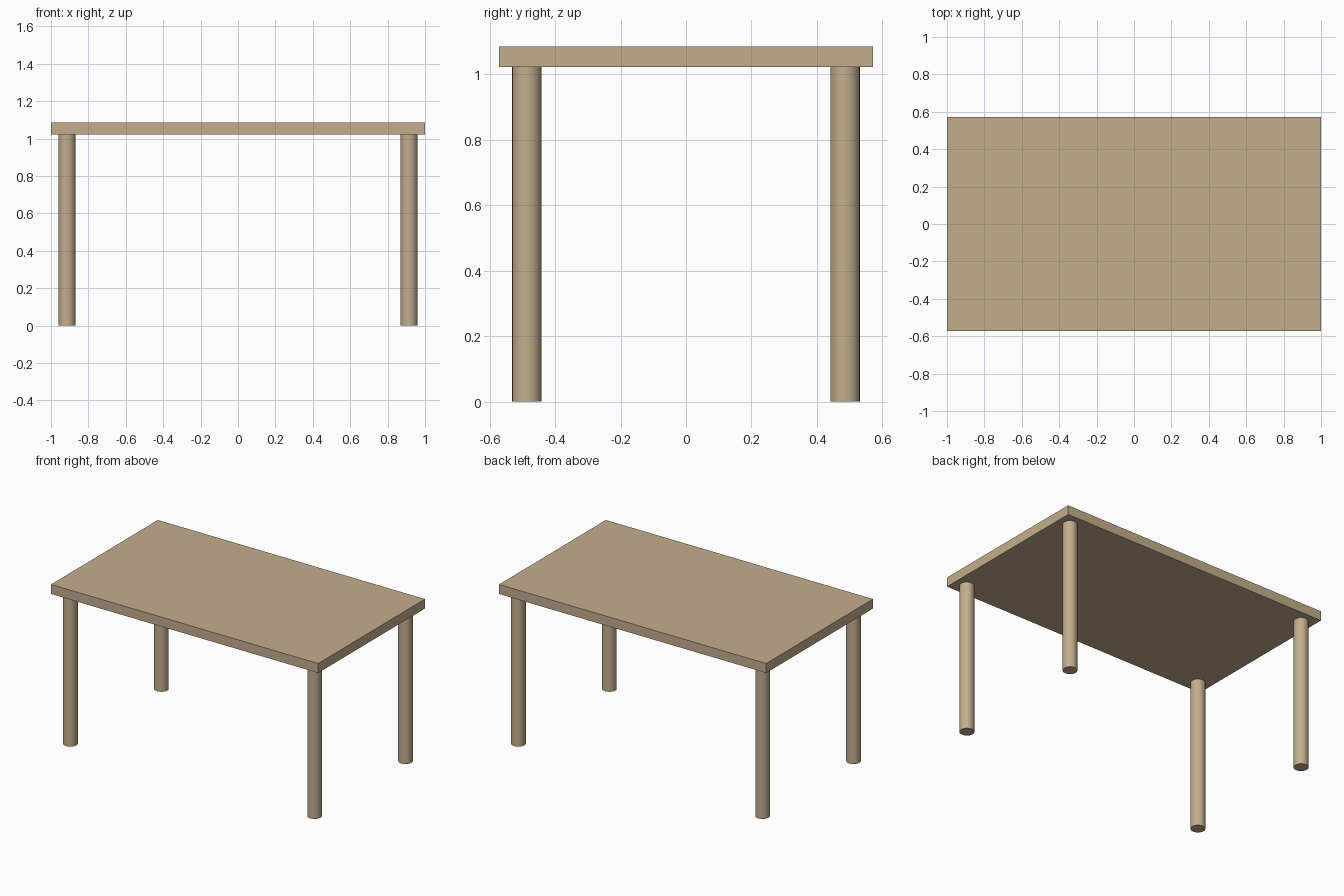
import bpy

if "Cube" in bpy.data.objects:
    bpy.data.objects.remove(bpy.data.objects["Cube"])

LENGTH, WIDTH = 2.0, 1.142
LEG_HEIGHT, HEIGHT = 1.022, 1.086
LEG_RADIUS, LEG_X, LEG_Y = 0.045, 0.914, 0.486

wood = bpy.data.materials.new("wood")
wood.diffuse_color = (0.55, 0.42, 0.27, 1.0)
wood.use_nodes = True
wood.node_tree.nodes["Principled BSDF"].inputs["Base Color"].default_value = wood.diffuse_color

# Flat rectangular table top
bpy.ops.mesh.primitive_cube_add(size=1, location=(0, 0, (LEG_HEIGHT + HEIGHT) / 2))
top = bpy.context.object
top.name = "table_top"
top.scale = (LENGTH, WIDTH, HEIGHT - LEG_HEIGHT)
bpy.ops.object.transform_apply(location=False, rotation=False, scale=True)
top.data.materials.append(wood)

# Four round legs, one near each corner
for y_name, sy in (("front", -1), ("back", 1)):
    for x_name, sx in (("left", -1), ("right", 1)):
        bpy.ops.mesh.primitive_cylinder_add(
            vertices=48, radius=LEG_RADIUS, depth=LEG_HEIGHT,
            location=(sx * LEG_X, sy * LEG_Y, LEG_HEIGHT / 2))
        leg = bpy.context.object
        leg.name = f"{y_name}_{x_name}_leg"
        leg.data.materials.append(wood)
        bpy.ops.object.shade_smooth_by_angle()
